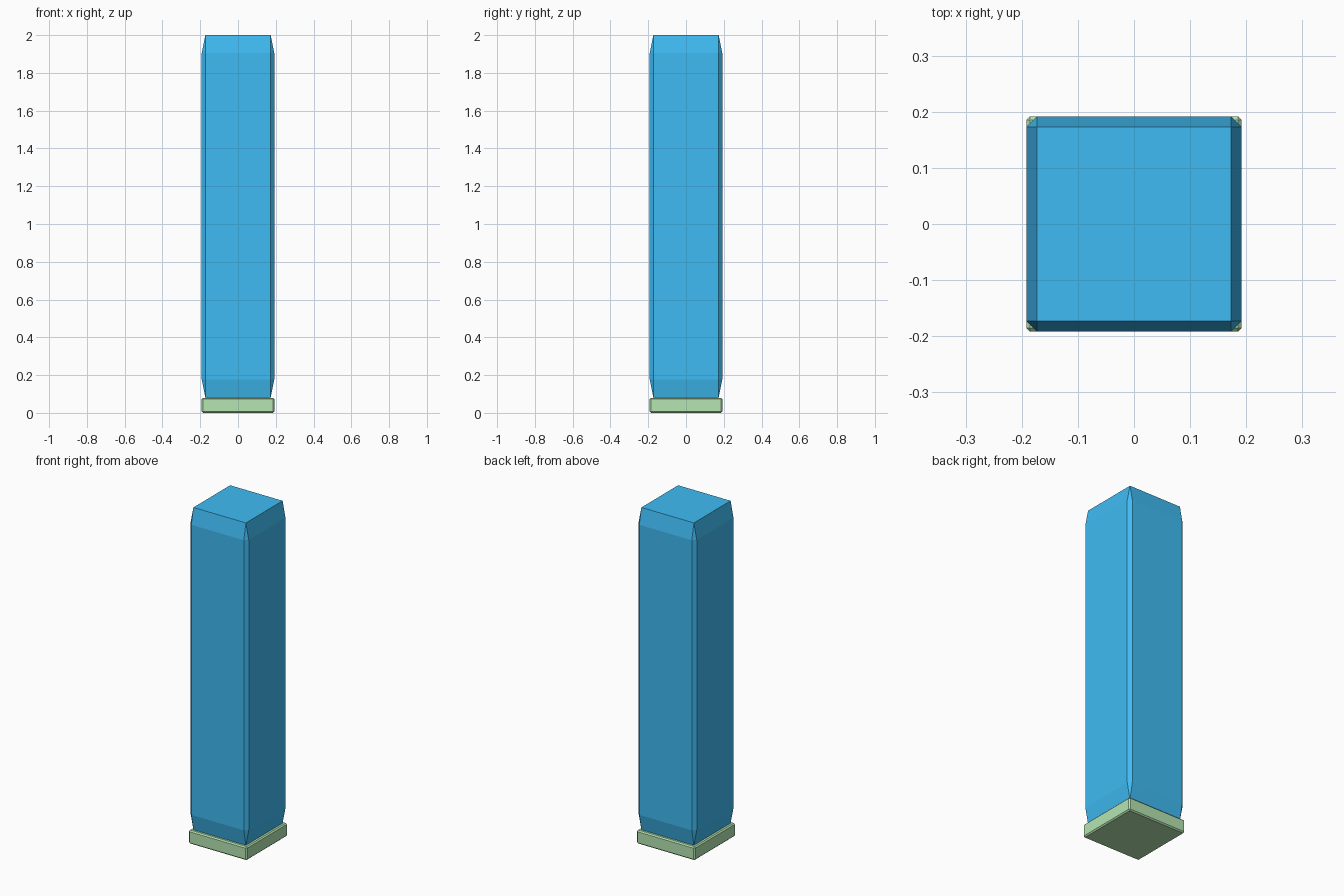
import bpy, bmesh
from mathutils import Vector

if "Cube" in bpy.data.objects:
    bpy.data.objects.remove(bpy.data.objects["Cube"])


def material(name, color):
    m = bpy.data.materials.new(name)
    m.diffuse_color = (*color, 1)
    m.use_nodes = True
    m.node_tree.nodes["Principled BSDF"].inputs["Base Color"].default_value = m.diffuse_color
    return m


def chamfered_box(name, size, z0, mat, bevel, bevel_before_scale):
    """Flat-shaded box with one-segment chamfers, resting at height z0."""
    bm = bmesh.new()
    bmesh.ops.create_cube(bm, size=1)

    def chamfer():
        bmesh.ops.bevel(bm, geom=bm.edges[:], offset=bevel, offset_type='OFFSET',
                        segments=1, profile=0.5, affect='EDGES')

    if bevel_before_scale:
        chamfer()
    bmesh.ops.scale(bm, vec=Vector(size), verts=bm.verts)
    if not bevel_before_scale:
        chamfer()
    bmesh.ops.translate(bm, vec=(0, 0, z0 + size[2] / 2), verts=bm.verts)
    me = bpy.data.meshes.new(name)
    bm.to_mesh(me)
    bm.free()
    me.materials.append(mat)
    obj = bpy.data.objects.new(name, me)
    bpy.context.collection.objects.link(obj)
    return obj


WIDTH = 0.384

# Green foot slab with fine chamfers
chamfered_box("foot_slab", (WIDTH, WIDTH, 0.08), 0,
              material("green", (0.46, 0.78, 0.44)), 0.007, False)

# Blue pillar: chamfer stretched with the height, so its ends taper
chamfered_box("pillar", (WIDTH, WIDTH, 1.92), 0.08,
              material("blue", (0.05, 0.5, 0.9)), 0.05, True)
